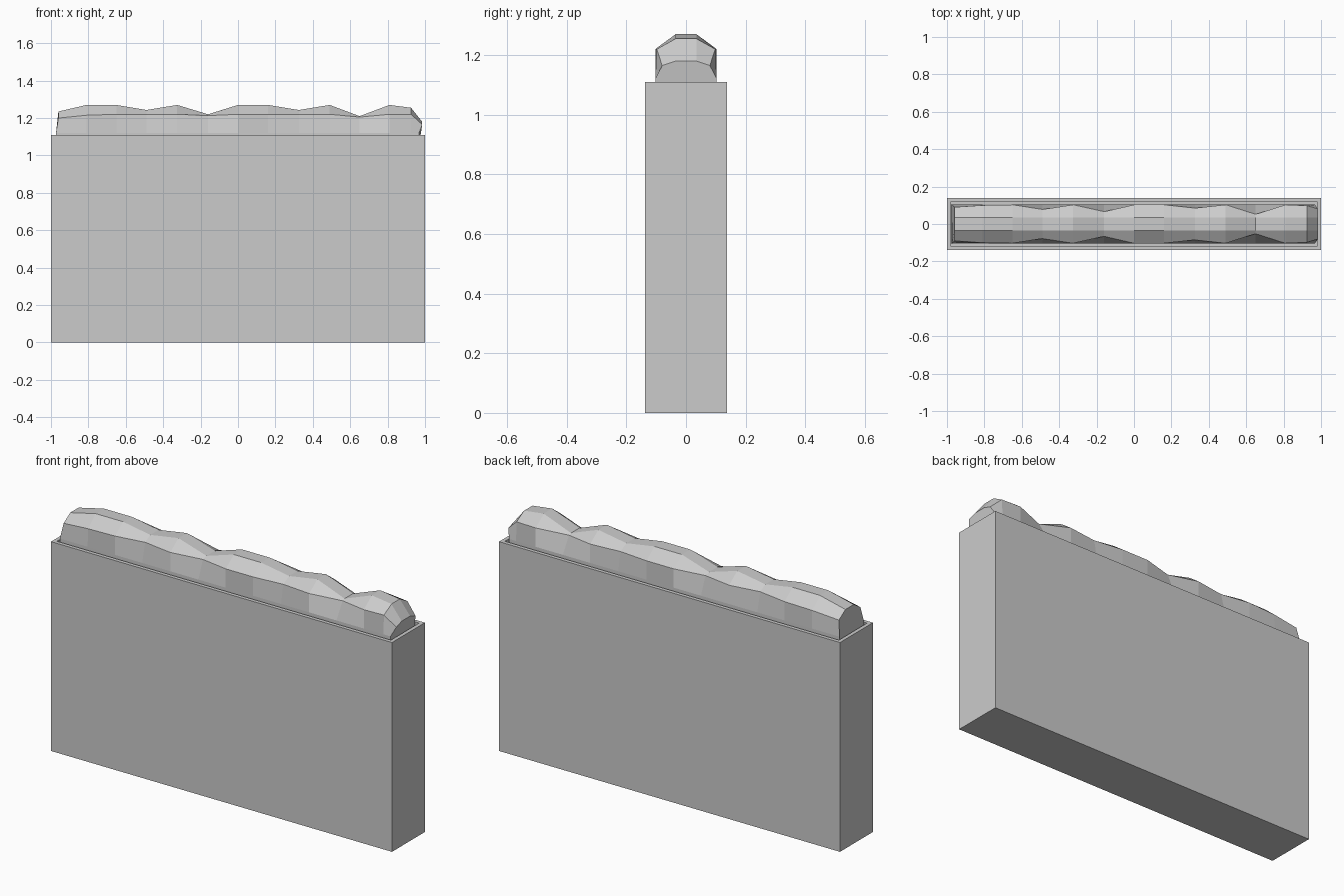
import bpy
import bmesh

cube = bpy.data.objects.get("Cube")
if cube:
    bpy.data.objects.remove(cube, do_unlink=True)

grey = bpy.data.materials.new("plain_grey")
grey.use_nodes = True
grey.diffuse_color = (0.6, 0.6, 0.6, 1)
grey.node_tree.nodes["Principled BSDF"].inputs["Base Color"].default_value = (0.6, 0.6, 0.6, 1)


def add_object(name, bm):
    bmesh.ops.recalc_face_normals(bm, faces=bm.faces)
    mesh = bpy.data.meshes.new(name)
    bm.to_mesh(mesh)
    bm.free()
    mesh.materials.append(grey)
    obj = bpy.data.objects.new(name, mesh)
    bpy.context.collection.objects.link(obj)
    return obj


# Planter box: thin rim around a sunken top
WIDTH, DEPTH, HEIGHT, RIM, SUNK = 2.0, 0.276, 1.11, 0.02, 0.06
bm = bmesh.new()
bmesh.ops.create_cube(bm, size=1)
for v in bm.verts:
    v.co = (v.co.x * WIDTH, v.co.y * DEPTH, (v.co.z + 0.5) * HEIGHT)
bm.normal_update()
top = max(bm.faces, key=lambda f: f.normal.z)
bmesh.ops.inset_region(bm, faces=[top], thickness=RIM, use_even_offset=True)
floor = bmesh.ops.extrude_face_region(bm, geom=[top])["geom"]
bmesh.ops.translate(bm, vec=(0, 0, -SUNK),
                    verts=[g for g in floor if isinstance(g, bmesh.types.BMVert)])
if top.is_valid:
    bmesh.ops.delete(bm, geom=[top], context="FACES_ONLY")
add_object("planter_box", bm)

# Hedge: lofted cross-sections (x, ridge height, shoulder height, shoulder half width)
STATIONS = [
    (-0.96, 1.235, 1.20, 0.09),
    (-0.81, 1.27, 1.215, 0.10),
    (-0.65, 1.27, 1.22, 0.103),
    (-0.49, 1.243, 1.22, 0.078),
    (-0.325, 1.27, 1.22, 0.103),
    (-0.16, 1.22, 1.213, 0.066),
    (0, 1.27, 1.22, 0.103),
    (0.16, 1.27, 1.22, 0.103),
    (0.325, 1.243, 1.218, 0.085),
    (0.49, 1.27, 1.22, 0.103),
    (0.65, 1.21, 1.205, 0.052),
    (0.81, 1.27, 1.22, 0.103),
    (0.925, 1.255, 1.22, 0.098),
    (0.985, 1.18, 1.165, 0.08),
]
BASE_Z = HEIGHT - SUNK
bm = bmesh.new()
rings = []
for x, ridge, shoulder, half in STATIONS:
    foot_x = max(-0.975, min(0.967, x))
    side = [(foot_x, 0.103, BASE_Z),
            (foot_x, 0.103, HEIGHT + 0.01),
            (x, half, shoulder),
            (x, 0.035, ridge)]
    if x == STATIONS[0][0]:
        side[0] = (-0.975, 0.103, BASE_Z)
        side[1] = (-0.973, 0.103, HEIGHT + 0.01)
    outline = [(px, -py, pz) for px, py, pz in side] + side[::-1]
    rings.append([bm.verts.new(p) for p in outline])
for a, b in zip(rings, rings[1:]):
    for i in range(len(a)):
        j = (i + 1) % len(a)
        bm.faces.new((a[i], a[j], b[j], b[i]))
bm.faces.new(rings[0])
bm.faces.new(rings[-1][::-1])
add_object("hedge", bm)
